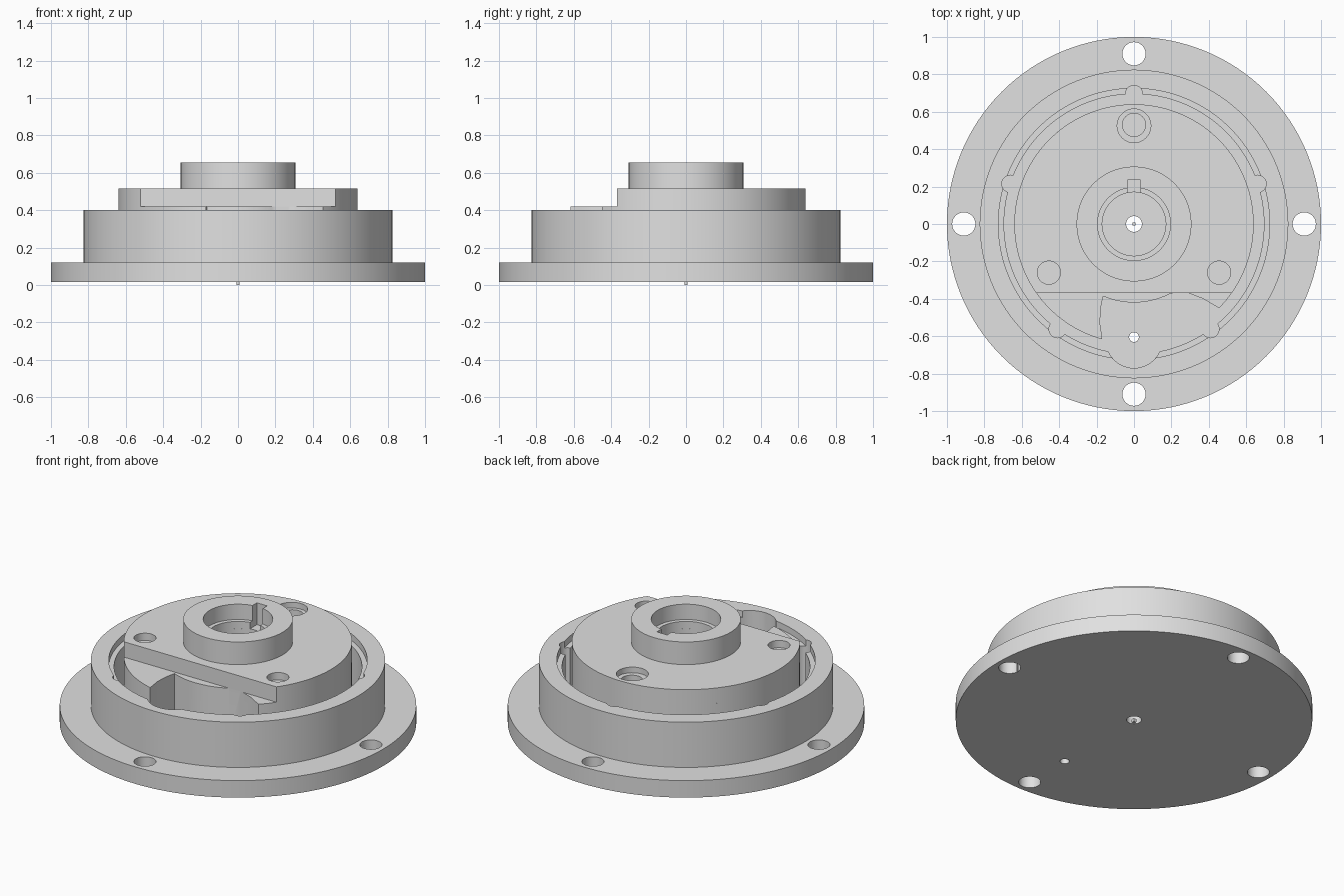
import bpy, bmesh, math

if "Cube" in bpy.data.objects:
    bpy.data.objects.remove(bpy.data.objects["Cube"])

grey = bpy.data.materials.new("light grey")
grey.diffuse_color = (0.75, 0.75, 0.75, 1)
grey.use_nodes = True
grey.node_tree.nodes["Principled BSDF"].inputs["Base Color"].default_value = grey.diffuse_color


def finish(bm, name):
    bmesh.ops.recalc_face_normals(bm, faces=bm.faces)
    mesh = bpy.data.meshes.new(name)
    bm.to_mesh(mesh)
    bm.free()
    mesh.materials.append(grey)
    ob = bpy.data.objects.new(name, mesh)
    bpy.context.collection.objects.link(ob)
    return ob


def prism(name, points, z0, z1):
    """Extrude a flat outline from z0 to z1."""
    bm = bmesh.new()
    face = bm.faces.new([bm.verts.new((x, y, z0)) for x, y in points])
    new = bmesh.ops.extrude_face_region(bm, geom=[face])["geom"]
    verts = [v for v in new if isinstance(v, bmesh.types.BMVert)]
    bmesh.ops.translate(bm, verts=verts, vec=(0, 0, z1 - z0))
    return finish(bm, name)


def arc(r, a0, a1, n, cx=0, cy=0):
    return [(cx + r * math.cos(math.radians(a0 + (a1 - a0) * i / n)),
             cy + r * math.sin(math.radians(a0 + (a1 - a0) * i / n))) for i in range(n + 1)]


def disc(name, r, z0, z1, cx=0, cy=0, n=48):
    return prism(name, arc(r, 0, 360, n, cx, cy)[:-1], z0, z1)


def lathe(name, profile, n=128):
    """Spin a closed (radius, z) profile about the z axis."""
    bm = bmesh.new()
    rings = [[bm.verts.new((r * math.cos(2 * math.pi * i / n),
                            r * math.sin(2 * math.pi * i / n), z)) for i in range(n)]
             for r, z in profile]
    for k, ring in enumerate(rings):
        nxt = rings[(k + 1) % len(rings)]
        for i in range(n):
            j = (i + 1) % n
            bm.faces.new((ring[i], ring[j], nxt[j], nxt[i]))
    return finish(bm, name)


def cut(ob, cutters):
    """Subtract the cutters, bake the result and remove them."""
    for c in cutters:
        m = ob.modifiers.new("cut", "BOOLEAN")
        m.operation, m.solver, m.object = "DIFFERENCE", "EXACT", c
        c.hide_render = True
    dg = bpy.context.evaluated_depsgraph_get()
    mesh = bpy.data.meshes.new_from_object(ob.evaluated_get(dg))
    ob.modifiers.clear()
    ob.data = mesh
    for c in cutters:
        bpy.data.objects.remove(c)


SHAFT = 0.042
PORT = (0, -0.605)

# Mounting flange with four bolt holes and the small drain hole
flange = lathe("mounting_flange", [(SHAFT, 0.015), (1, 0.015), (1, 0.12), (SHAFT, 0.12)])
cut(flange, [disc("bolt_cutter", 0.062, -0.1, 0.3, 0.91 * x, 0.91 * y)
             for x, y in ((1, 0), (-1, 0), (0, 1), (0, -1))]
    + [disc("drain_cutter", 0.026, -0.1, 0.3, *PORT)])

# Housing wall with five round grooves and a scoop at the front
wall = lathe("housing_wall", [(0.695, 0.11), (0.825, 0.11), (0.825, 0.40),
                              (0.725, 0.40), (0.725, 0.36), (0.695, 0.36)])
grooves = []
for k in range(5):
    a = math.radians(90 + 72 * k)
    grooves.append(disc("groove_cutter", 0.046, 0.12, 0.5,
                        0.695 * math.cos(a), 0.695 * math.sin(a)))
cut(wall, grooves + [disc("scoop_cutter", 0.15, 0.12, 0.5, 0, -0.62)])

# Rotor body with an outlet pocket open to the front
body = lathe("rotor_body", [(SHAFT, 0.11), (0.64, 0.11), (0.64, 0.42),
                            (0.17, 0.42), (0.17, 0.30), (SHAFT, 0.30)])
pocket = ([(-0.17, -0.75), (-0.17, -0.61), (-0.182, -0.53), (-0.178, -0.45), (-0.165, -0.386)]
          + arc(0.42, 247, 298, 12)
          + [(0.28, -0.365), (0.37, -0.40), (0.455, -0.45), (0.55, -0.56), (0.3, -0.75)])
cut(body, [prism("pocket_cutter", pocket, 0.12, 0.6),
           disc("drain_cutter", 0.026, 0.0, 0.3, *PORT)])

# Top plate: disc with a straight front edge, a bore and three screw recesses
half = math.degrees(math.asin(0.37 / 0.64))
plate = prism("top_plate", arc(0.64, -half, 180 + half, 110), 0.42, 0.515)
cut(plate, [disc("bore_cutter", 0.17, 0.3, 0.6, n=96),
            disc("recess_cutter", 0.062, 0.47, 0.6, -0.455, -0.26),
            disc("recess_cutter", 0.062, 0.47, 0.6, 0.455, -0.26),
            disc("recess_cutter", 0.062, 0.43, 0.6, 0, 0.53),
            disc("counterbore_cutter", 0.09, 0.48, 0.6, 0, 0.525)])

# Hub with stepped bore and keyway
hub = lathe("hub", [(0.17, 0.515), (0.307, 0.515), (0.307, 0.655), (0.195, 0.655),
                    (0.195, 0.56), (0.17, 0.56)])
cut(hub, [prism("keyway_cutter", [(-0.035, 0.1), (0.035, 0.1), (0.035, 0.235), (-0.035, 0.235)],
                0.52, 0.8)])

# Tiny square centre pin under the flange
s = 0.009
prism("centre_pin", [(-s, -s), (s, -s), (s, s), (-s, s)], 0.0, 0.02)

for ob in bpy.context.collection.objects:
    ob.select_set(True)
    bpy.context.view_layer.objects.active = ob
bpy.ops.object.shade_smooth_by_angle(angle=math.radians(30))
